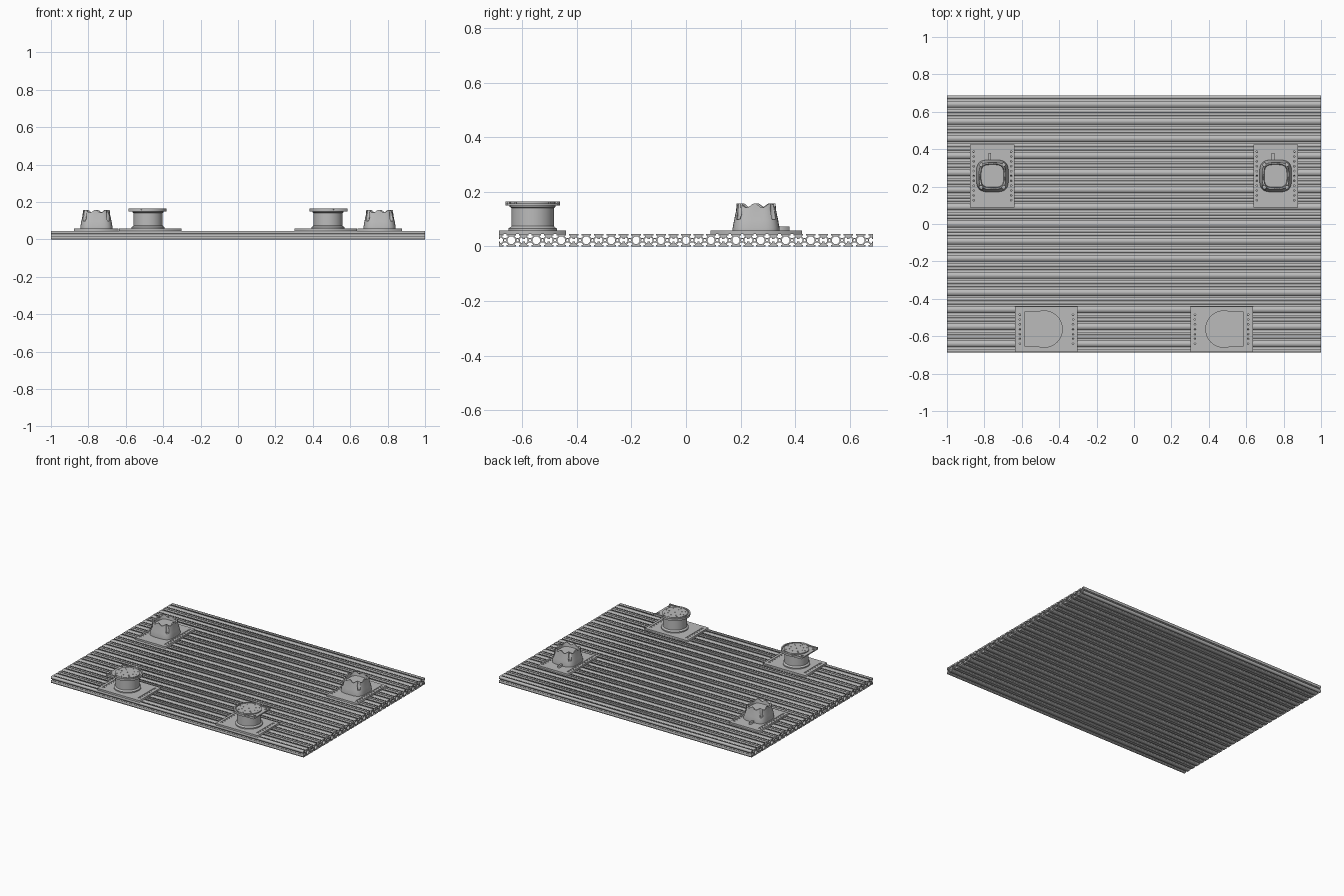
import bpy, bmesh, math
from mathutils import Matrix, Vector

if "Cube" in bpy.data.objects:
    bpy.data.objects.remove(bpy.data.objects["Cube"])

metal = bpy.data.materials.new("grey metal")
metal.use_nodes = True
GREY = (0.5, 0.5, 0.5, 1)
metal.diffuse_color = GREY
metal.node_tree.nodes["Principled BSDF"].inputs["Base Color"].default_value = GREY


def add(name, mesh, loc=(0, 0, 0), turn=0, smooth=False):
    ob = bpy.data.objects.new(name, mesh)
    ob.location, ob.rotation_euler.z = loc, turn
    bpy.context.collection.objects.link(ob)
    if not mesh.materials:
        mesh.materials.append(metal)
    if smooth:
        bpy.ops.object.select_all(action='DESELECT')
        ob.select_set(True)
        bpy.context.view_layer.objects.active = ob
        bpy.ops.object.shade_smooth_by_angle(angle=math.radians(35))
    return ob


def prism(name, loops, z0, z1, matrix=Matrix()):
    """Mesh of a filled outline (first loop) with holes (other loops)."""
    cu = bpy.data.curves.new(name, 'CURVE')
    cu.dimensions, cu.fill_mode, cu.extrude = '2D', 'BOTH', (z1 - z0) / 2
    for loop in loops:
        sp = cu.splines.new('POLY')
        sp.points.add(len(loop) - 1)
        sp.use_cyclic_u = True
        for p, (x, y) in zip(sp.points, loop):
            p.co = (x, y, 0, 1)
    tmp = bpy.data.objects.new(name, cu)
    bpy.context.collection.objects.link(tmp)
    dg = bpy.context.evaluated_depsgraph_get()
    me = bpy.data.meshes.new_from_object(tmp.evaluated_get(dg))
    bpy.data.objects.remove(tmp)
    bm = bmesh.new()
    bm.from_mesh(me)
    bmesh.ops.remove_doubles(bm, verts=bm.verts, dist=1e-5)
    bmesh.ops.recalc_face_normals(bm, faces=bm.faces)
    bmesh.ops.translate(bm, verts=bm.verts, vec=(0, 0, (z0 + z1) / 2))
    bm.transform(matrix)
    bm.to_mesh(me)
    bm.free()
    me.materials.clear()
    return me


def rect(cx, cy, w, h):
    return [(cx + sx * w / 2, cy + sy * h / 2) for sx, sy in ((-1, -1), (1, -1), (1, 1), (-1, 1))]


def ring(cx, cy, r, n=24, start=0, sweep=math.tau):
    return [(cx + r * math.cos(start + sweep * i / n), cy + r * math.sin(start + sweep * i / n))
            for i in range(n)]


def stadium(cx, cy, w, h):
    r = w / 2
    return [(cx + r * math.cos(a), cy + s * (h / 2 - r) + r * math.sin(a))
            for s in (1, -1) for a in [math.pi * (i / 6 + (s < 0)) for i in range(7)]]


def lathe(name, profile, n=40):
    bm = bmesh.new()
    vs = [bm.verts.new((r, 0, z)) for r, z in profile]
    es = [bm.edges.new(p) for p in zip(vs, vs[1:])]
    bmesh.ops.spin(bm, geom=vs + es, cent=(0, 0, 0), axis=(0, 0, 1), angle=math.tau, steps=n)
    bmesh.ops.remove_doubles(bm, verts=bm.verts, dist=1e-5)
    bmesh.ops.recalc_face_normals(bm, faces=bm.faces)
    me = bpy.data.meshes.new(name)
    bm.to_mesh(me)
    bm.free()
    return me


# Deck: fifteen double T-slot extrusions side by side
DECK, COUNT = 0.045, 15
PLANK = 1.372 / COUNT
half = [(0.005, 0), (0.005, 0.0045), (0.0105, 0.0045), (0.0105, 0.008), (0.005, 0.0145)]
slot = [(-t, d) for t, d in half] + half[::-1]
outline = []
sides = [((0, 0), (1, 0), PLANK, 2), ((PLANK, 0), (0, 1), DECK, 1),
         ((PLANK, DECK), (-1, 0), PLANK, 2), ((0, DECK), (0, -1), DECK, 1)]
for start, way, length, slots in sides:
    s, t = Vector(start), Vector(way)
    inward = Vector((-t.y, t.x))
    outline.append(tuple(s))
    for k in range(slots):
        mid = s + t * length * (k + 0.5) / slots
        outline += [tuple(mid + t * a + inward * d) for a, d in slot]
cavity = ring(PLANK / 2, DECK / 2, 0.0145, 8, math.pi / 8)
bores = [ring(PLANK * k, DECK / 2, 0.0045, 10) for k in (0.25, 0.75)]
along_x = Matrix(((0, 0, 1, 0), (1, 0, 0, 0), (0, 1, 0, 0), (0, 0, 0, 1)))
plank = prism("deck_plank", [outline, cavity] + bores, -1, 1, along_x)
for i in range(COUNT):
    add("deck_plank", plank, (0, (i - COUNT / 2) * PLANK, 0))

# Mounting plates with long slots over perforated strips
TOP = 0.058


def plate_parts(name, w, h, slot_x, slot_h, loc, turn=0):
    cuts = [stadium(x, 0, 0.015, slot_h) for x in slot_x]
    add(name, prism(name, [rect(0, 0, w, h)] + cuts, DECK, TOP), loc, turn)
    for x in slot_x:
        n = round(slot_h / 0.028)
        holes = [ring(x, (k - (n - 1) / 2) * 0.026, 0.0045, 8) for k in range(n)]
        strip = prism("slot_strip", [rect(x, 0, 0.018, slot_h)] + holes, DECK + 0.001, TOP - 0.003)
        add("slot_strip", strip, loc, turn)


# Crowned sockets: lofted rounded squares with a scalloped rim
def socket_mesh():
    n = 64
    levels = [(0.086, TOP), (0.086, 0.068), (0.081, 0.095), (0.074, 0.128), (0.071, 0.15),
              (0.063, 0.15), (0.06, 0.128)]
    bm = bmesh.new()
    rows = []
    for k, (size, z) in enumerate(levels):
        row = []
        for i in range(n):
            a = math.tau * i / n
            c, s = math.cos(a), math.sin(a)
            r = size / (abs(c) ** 3.6 + abs(s) ** 3.6) ** (1 / 3.6)
            lift = 0.008 * math.cos(8 * a + 0.6) if k in (4, 5) else 0
            row.append(bm.verts.new((r * c, r * s, z + lift)))
        rows.append(row)
    for a, b in zip(rows, rows[1:]):
        for i in range(n):
            j = (i + 1) % n
            bm.faces.new((a[i], a[j], b[j], b[i]))
    bm.faces.new(rows[0][::-1])
    bm.faces.new(rows[-1])
    bmesh.ops.recalc_face_normals(bm, faces=bm.faces)
    me = bpy.data.meshes.new("socket")
    bm.to_mesh(me)
    bm.free()
    return me


def cut_corners(ob, loc):
    for sx in (-1, 1):
        for sy in (-1, 1):
            me = prism("corner_cutter", [ring(sx * 0.062, sy * 0.062, 0.01, 12)], 0.098, 0.2)
            cutter = add("corner_cutter", me, loc)
            cutter.hide_render = True
            cutter.hide_set(True)
            cutter.display_type = 'WIRE'
            mod = ob.modifiers.new("corner_cut", 'BOOLEAN')
            mod.object, mod.operation, mod.solver = cutter, 'DIFFERENCE', 'EXACT'
    dg = bpy.context.evaluated_depsgraph_get()
    done = bpy.data.meshes.new_from_object(ob.evaluated_get(dg))
    ob.modifiers.clear()
    ob.data = done
    for cutter in [o for o in bpy.data.objects if o.name.startswith("corner_cutter")]:
        bpy.data.objects.remove(cutter)


for x in (-0.757, 0.757):
    loc = (x, 0.257, 0)
    plate_parts("socket_plate", 0.238, 0.335, (-0.1, 0.1), 0.295, loc)
    cut_corners(add("socket", socket_mesh(), loc, smooth=True), loc)
    add("socket_lever", prism("socket_lever", [rect(-0.014, 0.09, 0.014, 0.066)], TOP, 0.072), loc)

# Spools: drum between flanges, topped by a D-shaped plate facing outward
drum = [(0, TOP), (0.089, TOP), (0.089, 0.066), (0.081, 0.07), (0.078, 0.074),
        (0.078, 0.14), (0.084, 0.145), (0.084, 0.15), (0, 0.15)]
d_shape = [(0.104, -0.093), (0.104, 0.093)] + ring(0, 0, 0.1, 28, math.radians(68), math.radians(229))
pins = [ring(0, 0, 0.004, 8)] + [ring(r * math.cos(a), r * math.sin(a), 0.004, 8)
        for r in (0.045, 0.068) for a in [math.tau * k / 8 for k in range(8)]]
for x, turn in ((0.481, 0), (-0.481, math.pi)):
    loc = (x, -0.562, 0)
    plate_parts("spool_plate", 0.334, 0.245, (-0.142, 0.142), 0.195,
                (x - math.copysign(0.013, x), -0.5625, 0), turn)
    add("spool_drum", lathe("spool_drum", drum), loc, turn, smooth=True)
    add("spool_top", prism("spool_top", [d_shape], 0.15, 0.158), loc, turn)
    add("spool_cap", prism("spool_cap", [ring(0, 0, 0.082, 40)] + pins, 0.158, 0.165), loc, turn)
    # Raised rim around the round side and rails along the square side
    rim = ring(0, 0, 0.1, 28, math.radians(68), math.radians(229))
    inner = ring(0, 0, 0.09, 28, math.radians(68), math.radians(229))
    add("spool_rim", prism("spool_rim", [rim + inner[::-1]], 0.158, 0.165), loc, turn)
    for s in (-1, 1):
        add("spool_rail", prism("spool_rail", [rect(0.036, s * 0.0885, 0.136, 0.009)], 0.158, 0.165), loc, turn)
        add("rail_stop", prism("rail_stop", [rect(0.09, s * 0.062, 0.012, 0.01)], 0.158, 0.163), loc, turn)
